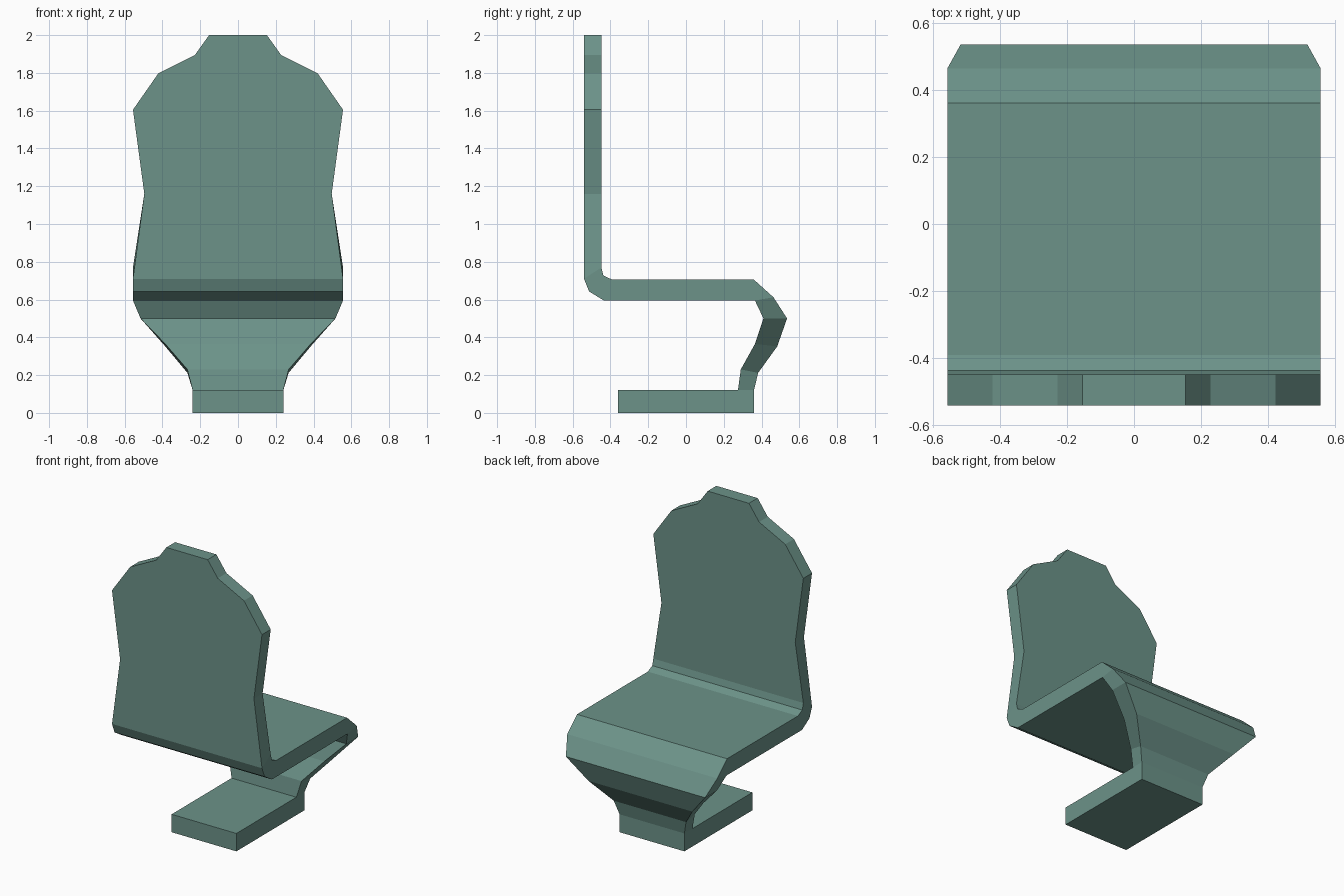
import bpy, bmesh

if "Cube" in bpy.data.objects:
    bpy.data.objects.remove(bpy.data.objects["Cube"])

mat = bpy.data.materials.new("muted teal")
mat.diffuse_color = (0.15, 0.29, 0.25, 1)
mat.use_nodes = True
mat.node_tree.nodes["Principled BSDF"].inputs["Base Color"].default_value = mat.diffuse_color


def loft(name, sections):
    """Sweep a rectangular section: (half width, outer y, z, inner y, z)."""
    bm = bmesh.new()
    rings = []
    for w, ay, az, by, bz in sections:
        rings.append([bm.verts.new(p) for p in
                      ((-w, ay, az), (w, ay, az), (w, by, bz), (-w, by, bz))])
    for r, s in zip(rings, rings[1:]):
        for i in range(4):
            j = (i + 1) % 4
            bm.faces.new((r[i], r[j], s[j], s[i]))
    bm.faces.new(rings[0])
    bm.faces.new(rings[-1])
    bmesh.ops.recalc_face_normals(bm, faces=bm.faces)
    me = bpy.data.meshes.new(name)
    bm.to_mesh(me)
    bm.free()
    me.materials.append(mat)
    ob = bpy.data.objects.new(name, me)
    bpy.context.collection.objects.link(ob)
    return ob


# backrest outline, flat panel
sections = [(w, -0.54, z, -0.448, z) for w, z in
            ((0.153, 2.0), (0.228, 1.895), (0.422, 1.797), (0.556, 1.605), (0.496, 1.16))]
# bend into the seat, seat slab, then the folded front tapering to the foot
sections += [
    (0.556, -0.54, 0.71, -0.448, 0.77),
    (0.556, -0.513, 0.643, -0.437, 0.727),
    (0.556, -0.435, 0.595, -0.39, 0.705),
    (0.556, 0.30, 0.595, 0.36, 0.705),
    (0.556, 0.365, 0.595, 0.463, 0.612),
    (0.516, 0.41, 0.50, 0.535, 0.50),
    (0.385, 0.365, 0.365, 0.483, 0.352),
    (0.268, 0.29, 0.23, 0.382, 0.212),
    (0.24, 0.275, 0.12, 0.36, 0.12),
]
loft("seat_shell", sections)

# flat foot plate
loft("base_plate", [(0.24, -0.36, 0.0, -0.36, 0.12), (0.24, 0.36, 0.0, 0.36, 0.12)])
